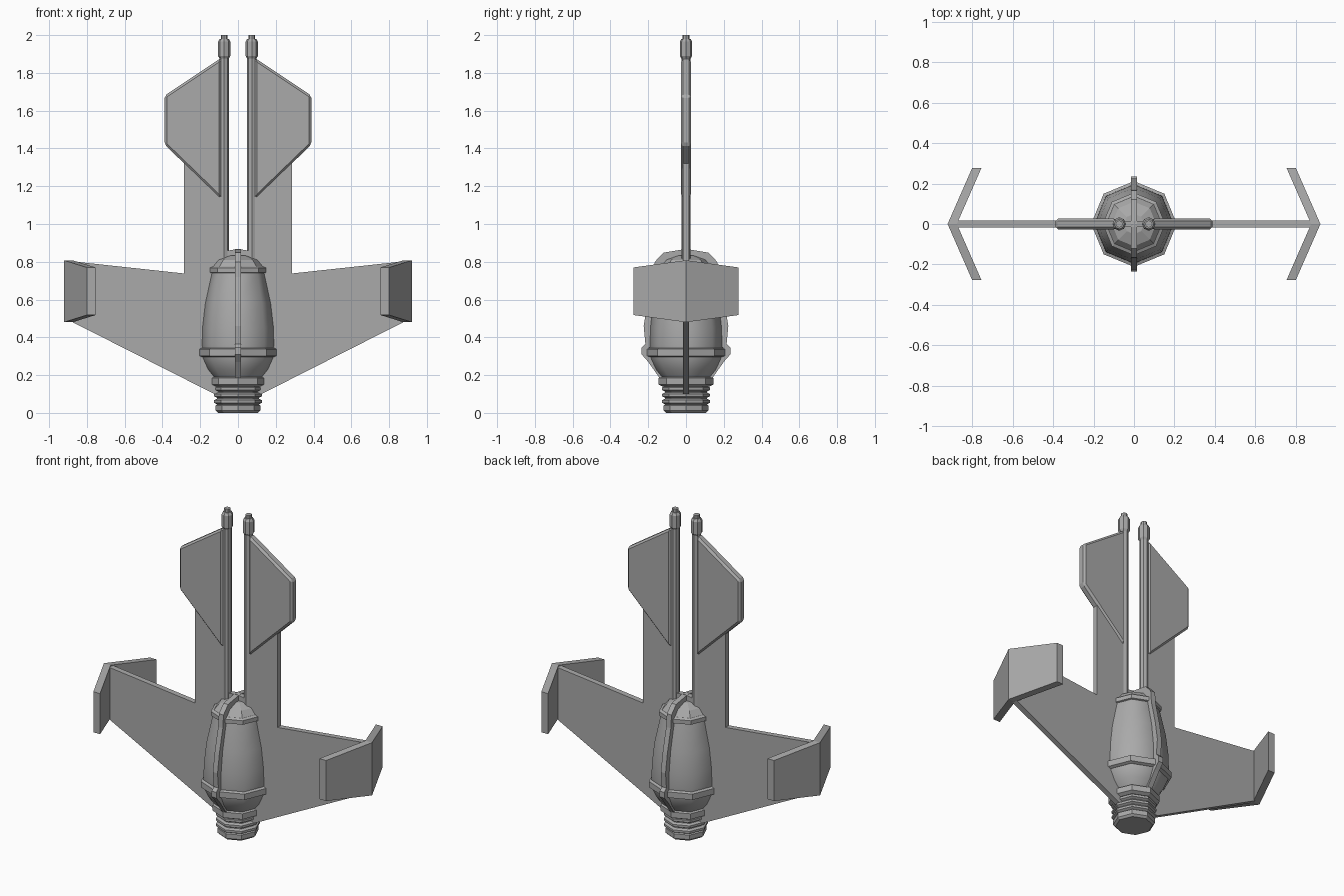
import bpy, bmesh, math
from mathutils import Matrix, Vector

cube = bpy.data.objects.get("Cube")
if cube:
    bpy.data.objects.remove(cube)

grey = bpy.data.materials.new("hull_grey")
grey.use_nodes = True
tone = (0.4, 0.4, 0.4, 1)
grey.diffuse_color = tone
grey.node_tree.nodes["Principled BSDF"].inputs["Base Color"].default_value = tone


def finish(name, bm):
    bmesh.ops.recalc_face_normals(bm, faces=bm.faces)
    mesh = bpy.data.meshes.new(name)
    bm.to_mesh(mesh)
    bm.free()
    mesh.materials.append(grey)
    obj = bpy.data.objects.new(name, mesh)
    bpy.context.collection.objects.link(obj)
    return obj


def plate(name, outline, half, side=1, turn=0):
    """Extrude an x-z outline through the thickness, then turn about z."""
    bm = bmesh.new()
    face = bm.faces.new([bm.verts.new((side * x, -half, z)) for x, z in outline])
    new = bmesh.ops.extrude_face_region(bm, geom=[face])["geom"]
    moved = [v for v in new if isinstance(v, bmesh.types.BMVert)]
    bmesh.ops.translate(bm, verts=moved, vec=(0, 2 * half, 0))
    bm.transform(Matrix.Rotation(turn, 4, "Z"))
    return finish(name, bm)


def lathe(name, profile, x=0, sides=8, smooth=0):
    """Spin a radius-height profile into a capped, many-sided solid."""
    bm = bmesh.new()
    rings = []
    for r, z in profile:
        angles = [math.tau * i / sides for i in range(sides)]
        rings.append([bm.verts.new((x + r * math.cos(a), r * math.sin(a), z)) for a in angles])
    for low, high in zip(rings, rings[1:]):
        for i in range(sides):
            j = (i + 1) % sides
            bm.faces.new((low[i], low[j], high[j], high[i]))
    bm.faces.new(rings[0])
    bm.faces.new(rings[-1])
    obj = finish(name, bm)
    if smooth:
        bpy.ops.object.select_all(action="DESELECT")
        obj.select_set(True)
        bpy.context.view_layer.objects.active = obj
        bpy.ops.object.shade_smooth_by_angle(angle=math.radians(smooth))
    return obj


# Pod body
lathe("pod_shell", [(0.125, 0.18), (0.165, 0.23), (0.192, 0.29), (0.197, 0.36), (0.195, 0.45),
                    (0.18, 0.58), (0.145, 0.74)], smooth=50)
lathe("pod_dome", [(0.14, 0.74), (0.138, 0.775), (0.11, 0.81), (0.05, 0.832)])
lathe("waist_band", [(0.195, 0.295), (0.212, 0.302), (0.212, 0.338), (0.195, 0.345)])
lathe("shoulder_band", [(0.14, 0.738), (0.155, 0.743), (0.155, 0.768), (0.14, 0.775)])
lathe("neck_band", [(0.125, 0.14), (0.145, 0.15), (0.145, 0.185), (0.125, 0.195)])

# Ribbed nozzle
ribs = [(0.105, 0), (0.118, 0.012), (0.118, 0.04)]
for i in range(3):
    z = 0.045 + i * 0.034
    ribs += [(0.11, z), (0.126, z + 0.008), (0.126, z + 0.022), (0.11, z + 0.03)]
lathe("nozzle", ribs)

# Four cage straps around the pod
outer = [(0.14, 0.185), (0.2, 0.27), (0.235, 0.31), (0.235, 0.345), (0.215, 0.365), (0.224, 0.46),
         (0.205, 0.58), (0.172, 0.72), (0.165, 0.8), (0.12, 0.848), (0, 0.868)]
inner = [(max(r - 0.04, 0), z - 0.04 * max(0, (z - 0.72) / 0.15)) for r, z in reversed(outer)]
for i in range(4):
    plate("cage_strap", outer + inner, 0.016, turn=i * math.pi / 2)

wing = [(0, 0.1), (0.125, 0.1), (0.885, 0.485), (0.885, 0.803), (0.285, 0.738),
        (0.285, 1.34), (0.075, 1.34), (0.075, 0.8), (0, 0.8)]
fin = [(0.088, 1.13), (0.388, 1.42), (0.388, 1.68), (0.088, 1.88)]

for side, word in ((1, "left"), (-1, "right")):
    # Main wing and tail fin
    plate(word + "_wing", wing, 0.017, side)
    tail = plate(word + "_tail_fin", fin, 0.027, side)
    bevel = tail.modifiers.new("edge", "BEVEL")
    bevel.width = 0.012
    bevel.segments = 1

    # Swept winglet: chevron of three stations
    bm = bmesh.new()
    stations = []
    for y, out, low, high in ((-0.278, 0.8, 0.518, 0.77), (0, 0.922, 0.48, 0.808), (0.278, 0.8, 0.518, 0.77)):
        corners = ((out, low), (out, high), (out - 0.046, high), (out - 0.046, low))
        stations.append([bm.verts.new((side * x, y, z)) for x, z in corners])
    for a, b in zip(stations, stations[1:]):
        for i in range(4):
            j = (i + 1) % 4
            bm.faces.new((a[i], a[j], b[j], b[i]))
    bm.faces.new(stations[0])
    bm.faces.new(stations[-1])
    finish(word + "_winglet", bm)

    # Long barrel with muzzle
    x = side * 0.073
    lathe(word + "_barrel", [(0.025, 0.78), (0.025, 1.9)], x)
    lathe(word + "_muzzle", [(0.024, 1.875), (0.033, 1.89), (0.033, 1.965), (0.024, 1.98),
                             (0.018, 1.98), (0.018, 2.0)], x)
